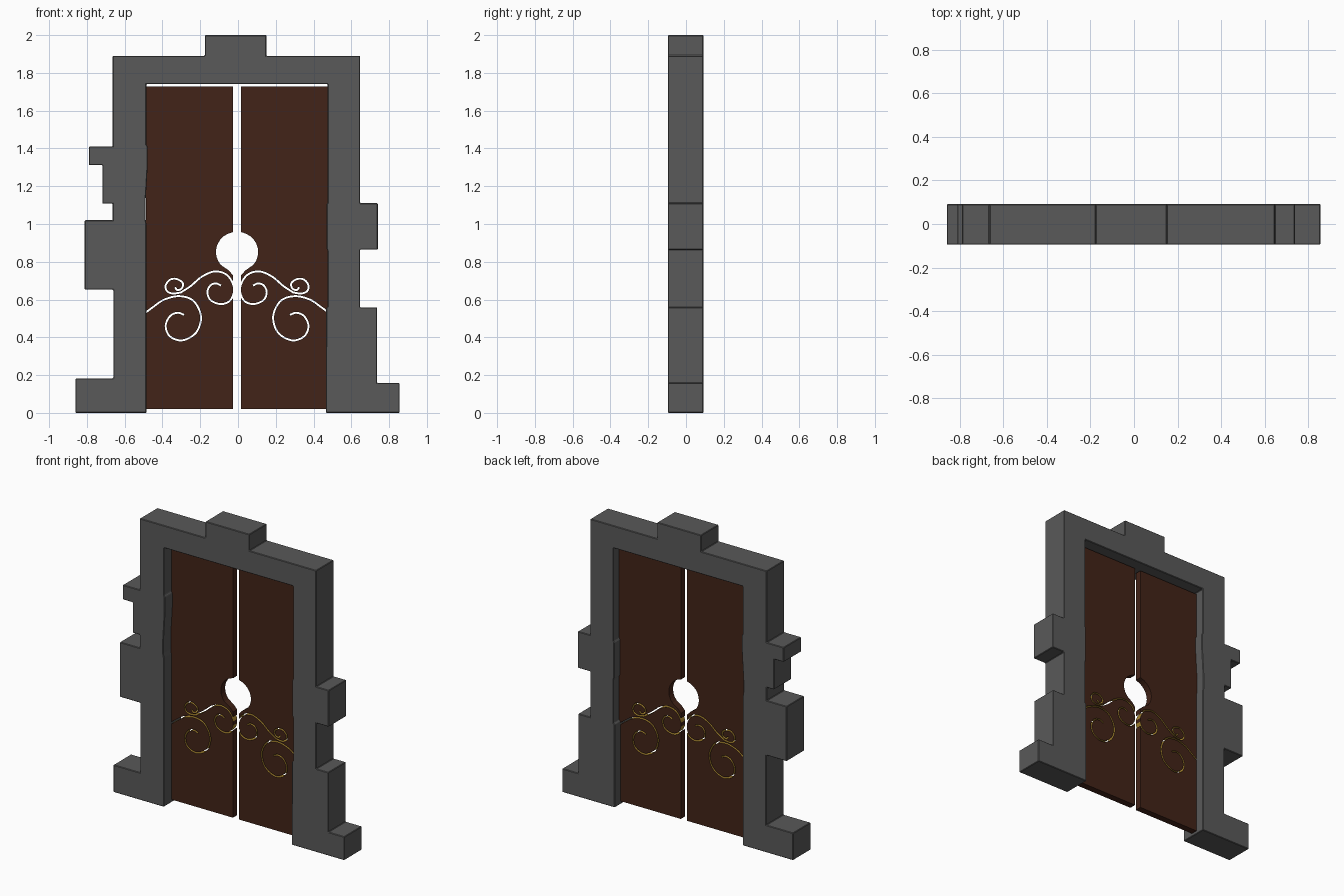
import bpy, bmesh, math
from mathutils import Vector

if "Cube" in bpy.data.objects:
    bpy.data.objects.remove(bpy.data.objects["Cube"])

AXIS = -0.005            # centre line between the two doors
DOOR_Y = (-0.015, 0.03)


def material(name, rgb):
    m = bpy.data.materials.new(name)
    m.diffuse_color = (*rgb, 1)
    m.use_nodes = True
    m.node_tree.nodes["Principled BSDF"].inputs["Base Color"].default_value = m.diffuse_color
    return m


STONE = material("stone_grey", (0.10, 0.10, 0.10))
WOOD = material("dark_wood", (0.055, 0.017, 0.009))
GOLD = material("gold_inlay", (0.40, 0.24, 0.03))


def prism(name, outline, y0, y1, mats, index=0):
    """Extrude a closed x-z outline along y."""
    bm = bmesh.new()
    face = bm.faces.new([bm.verts.new((x, y0, z)) for x, z in outline])
    new = bmesh.ops.extrude_face_region(bm, geom=[face])["geom"]
    bmesh.ops.translate(bm, vec=(0, y1 - y0, 0),
                        verts=[v for v in new if isinstance(v, bmesh.types.BMVert)])
    bmesh.ops.recalc_face_normals(bm, faces=bm.faces)
    for f in bm.faces:
        f.material_index = index
    me = bpy.data.meshes.new(name)
    bm.to_mesh(me)
    bm.free()
    for m in mats:
        me.materials.append(m)
    ob = bpy.data.objects.new(name, me)
    bpy.context.collection.objects.link(ob)
    return ob


def apply_modifiers(ob):
    dg = bpy.context.evaluated_depsgraph_get()
    me = bpy.data.meshes.new_from_object(ob.evaluated_get(dg))
    ob.modifiers.clear()
    ob.data = me


def smooth_path(pts, steps=8):
    """Catmull-Rom samples through the points."""
    p = [Vector(q) for q in pts]
    p = [2 * p[0] - p[1]] + p + [2 * p[-1] - p[-2]]
    out = []
    for a, b, c, d in zip(p, p[1:], p[2:], p[3:]):
        for i in range(steps):
            t = i / steps
            out.append(0.5 * (2 * b + (c - a) * t + (2 * a - 5 * b + 4 * c - d) * t * t
                              + (3 * b - a - 3 * c + d) * t ** 3))
    return out + [p[-2]]


def ribbon(pts, width):
    """Closed outline of a constant-width band along a path."""
    path = smooth_path(pts)
    left, right = [], []
    for i, q in enumerate(path):
        t = (path[min(i + 1, len(path) - 1)] - path[max(i - 1, 0)]).normalized()
        n = Vector((-t.y, t.x)) * width / 2
        left.append(q + n)
        right.append(q - n)
    return left + right[::-1]


# Stone surround: one stepped outline, blocks projecting from both jambs
surround = [
    (-0.485, 0), (-0.485, 1.00), (-0.49, 1.03), (-0.49, 1.11), (-0.478, 1.31),
    (-0.478, 1.41), (-0.485, 1.42), (-0.485, 1.74), (0.475, 1.74), (0.475, 1.112),
    (0.469, 1.108), (0.469, 0.865), (0.475, 0.86), (0.475, 0.562), (0.467, 0.558),
    (0.465, 0), (0.856, 0), (0.856, 0.158), (0.737, 0.158), (0.737, 0.558),
    (0.647, 0.558), (0.647, 0.865), (0.74, 0.865), (0.74, 1.11), (0.647, 1.11),
    (0.647, 1.89), (0.15, 1.89), (0.15, 2.0), (-0.176, 2.0), (-0.176, 1.89),
    (-0.664, 1.89), (-0.664, 1.41), (-0.79, 1.41), (-0.79, 1.312), (-0.718, 1.312),
    (-0.718, 1.108), (-0.664, 1.108), (-0.664, 1.02), (-0.812, 1.02), (-0.812, 0.652),
    (-0.66, 0.652), (-0.66, 0.183), (-0.86, 0.183), (-0.86, 0)]
stone = prism("stone_surround", surround, -0.095, 0.092, [STONE])
bev = stone.modifiers.new("soft_edges", "BEVEL")
bev.width, bev.segments, bev.limit_method = 0.004, 1, "ANGLE"
apply_modifiers(stone)

# Scroll paths on the left door (x-z)
SCROLLS = [
    # large lower scroll starting at the jamb
    [(-0.51, 0.515), (-0.45, 0.56), (-0.39, 0.60), (-0.31, 0.618), (-0.235, 0.592),
     (-0.196, 0.51), (-0.222, 0.425), (-0.295, 0.384), (-0.36, 0.405), (-0.383, 0.46),
     (-0.36, 0.512), (-0.32, 0.53), (-0.285, 0.519)],
    # middle scroll curling beside the gap
    [(-0.305, 0.636), (-0.25, 0.672), (-0.19, 0.722), (-0.12, 0.749), (-0.055, 0.727),
     (-0.021, 0.66), (-0.04, 0.597), (-0.09, 0.576), (-0.145, 0.597), (-0.162, 0.64),
     (-0.145, 0.676), (-0.115, 0.685), (-0.09, 0.674)],
    # small upper curl
    [(-0.30, 0.638), (-0.345, 0.632), (-0.376, 0.645), (-0.383, 0.675), (-0.36, 0.705),
     (-0.325, 0.709), (-0.293, 0.688), (-0.297, 0.66), (-0.32, 0.65), (-0.334, 0.665)]]

# Round opening tapering down into the gap
OPENING = [(AXIS + 0.112 * math.cos(math.radians(a)), 0.852 + 0.107 * math.sin(math.radians(a)))
           for a in range(-40, 221, 13)]
OPENING += [(AXIS - 0.045, 0.755), (AXIS - 0.018, 0.725), (AXIS + 0.018, 0.725), (AXIS + 0.045, 0.755)]


def door(name, side):
    def place(pts):
        return [(AXIS - side * (x - AXIS), z) for x, z in pts]
    mats = [WOOD, GOLD]
    panel = prism(name, place([(-0.487, 0.02), (-0.027, 0.02), (-0.027, 1.728), (-0.487, 1.728)]),
                  *DOOR_Y, mats)
    cuts = [(OPENING, 0)] + [(ribbon(s, 0.010), 1) for s in SCROLLS]
    for pts, index in cuts:
        cutter = prism("cutter", place(pts), -0.2, 0.2, mats, index)
        cutter.hide_render = True
        mod = panel.modifiers.new("cut", "BOOLEAN")
        mod.operation, mod.solver, mod.object = "DIFFERENCE", "EXACT", cutter
        apply_modifiers(panel)
        bpy.data.objects.remove(cutter)


door("left_door", -1)
door("right_door", 1)
